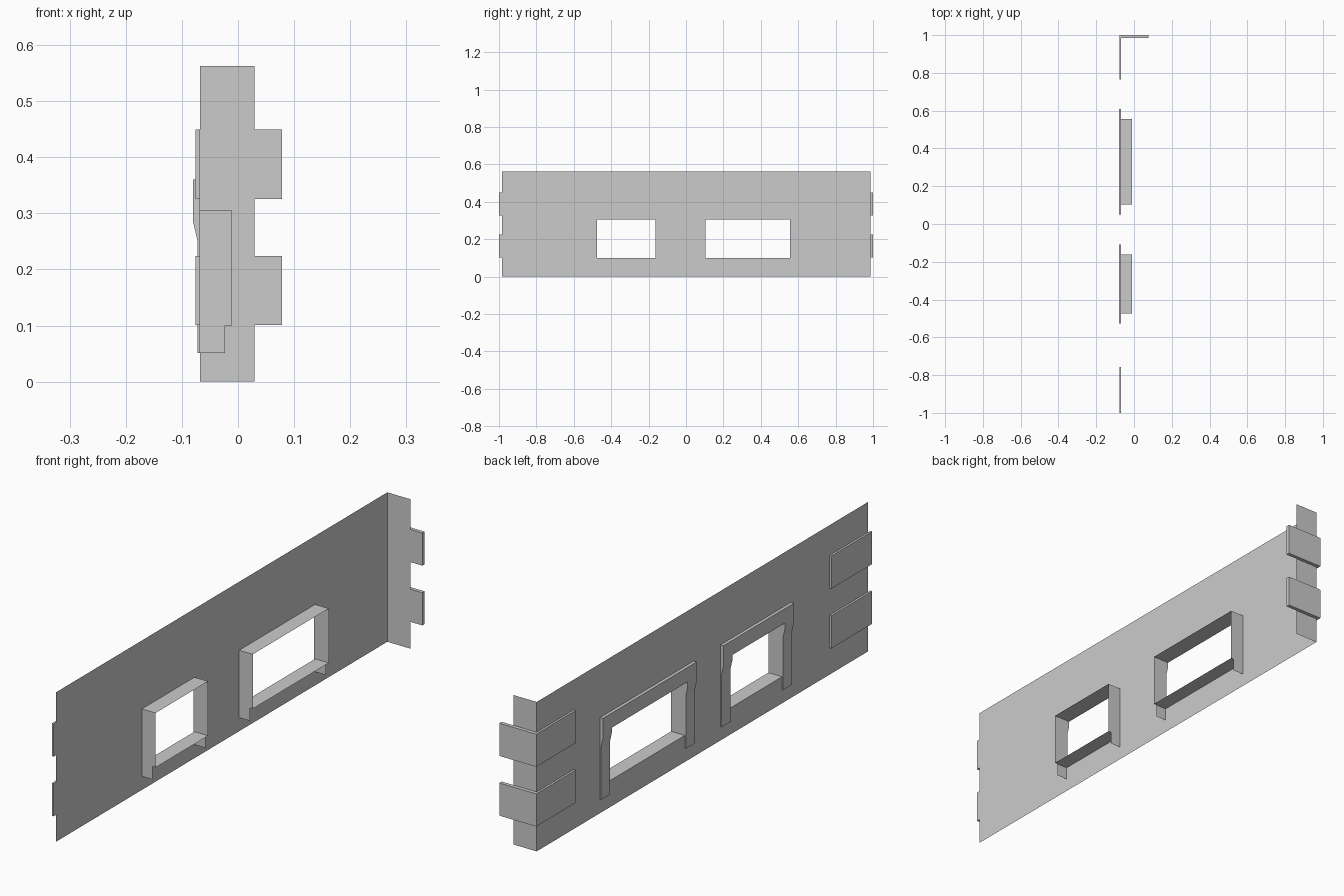
import bpy
import bmesh

if "Cube" in bpy.data.objects:
    bpy.data.objects.remove(bpy.data.objects["Cube"], do_unlink=True)

grey = bpy.data.materials.new("plain_grey")
grey.use_nodes = True
GREY = (0.6, 0.6, 0.6, 1)
grey.diffuse_color = GREY
grey.node_tree.nodes["Principled BSDF"].inputs["Base Color"].default_value = GREY

WALL_X, FLANGE_X, SLEEVE_X, LEG_X = -0.068, 0.029, -0.011, -0.023
TAB_X, TAB_END_X = -0.076, 0.078
FRONT_Y, BACK_Y, HEIGHT = -0.985, 0.986, 0.563
SILL_Z, HEAD_Z, LEG_Z, TRIM_Z = 0.1, 0.305, 0.051, 0.36
TRIM_W = 0.053
WINDOWS = {"small": (-0.475, -0.162), "large": (0.104, 0.556)}
# Trim face depth at each height: slim legs swelling to a thicker head
TRIM_PROFILE = [(LEG_Z, -0.072), (0.25, -0.072), (0.285, -0.08), (HEAD_Z, -0.08)]
TRIM_X = -0.08


def make(name, faces):
    """Build a flat-faced object from lists of corner points."""
    bm = bmesh.new()
    for pts in faces:
        bm.faces.new([bm.verts.new(p) for p in pts])
    bmesh.ops.remove_doubles(bm, verts=bm.verts, dist=0.0001)
    bmesh.ops.recalc_face_normals(bm, faces=bm.faces)
    mesh = bpy.data.meshes.new(name)
    bm.to_mesh(mesh)
    bm.free()
    mesh.materials.append(grey)
    obj = bpy.data.objects.new(name, mesh)
    bpy.context.collection.objects.link(obj)
    return obj


def x_quad(x, y0, y1, z0, z1):
    return [(x, y0, z0), (x, y1, z0), (x, y1, z1), (x, y0, z1)]


def y_quad(y, x0, x1, z0, z1):
    return [(x0, y, z0), (x1, y, z0), (x1, y, z1), (x0, y, z1)]


def z_quad(z, x0, x1, y0, y1):
    return [(x0, y0, z), (x1, y0, z), (x1, y1, z), (x0, y1, z)]


def extrude_outline(name, outline, z0, z1):
    """Solid from a closed plan outline."""
    faces = [[(x, y, z) for x, y in outline] for z in (z0, z1)]
    for (xa, ya), (xb, yb) in zip(outline, outline[1:] + outline[:1]):
        faces.append([(xa, ya, z0), (xb, yb, z0), (xb, yb, z1), (xa, ya, z1)])
    return make(name, faces)


# Wall sheet with two openings, and the folded return at the back
ys = [FRONT_Y] + [y for span in WINDOWS.values() for y in span] + [BACK_Y]
zs = [0, SILL_Z, HEAD_Z, HEIGHT]
wall = [x_quad(WALL_X, ys[i], ys[i + 1], zs[j], zs[j + 1])
        for i in range(5) for j in range(3) if not (i % 2 and j == 1)]
make("wall_panel", wall)
make("back_return", [y_quad(BACK_Y, WALL_X, FLANGE_X, 0, HEIGHT)])

for label, (y0, y1) in WINDOWS.items():
    # Window lining: head, sill and jambs with short legs below the sill
    lining = [z_quad(HEAD_Z, TRIM_X, SLEEVE_X, y0, y1),
              z_quad(SILL_Z, WALL_X, SLEEVE_X, y0, y1)]
    for y in (y0, y1):
        lining += [y_quad(y, WALL_X, SLEEVE_X, SILL_Z, HEAD_Z),
                   y_quad(y, WALL_X, LEG_X, LEG_Z, SILL_Z)]
    make(label + "_window_lining", lining)

    # Raised trim around the outside of the opening
    o0, o1 = y0 - TRIM_W, y1 + TRIM_W
    trim = [z_quad(TRIM_Z, TRIM_X, WALL_X, o0, o1),
            x_quad(TRIM_X, o0, o1, HEAD_Z, TRIM_Z)]
    for inner, outer in ((y0, o0), (y1, o1)):
        trim += [y_quad(outer, TRIM_X, WALL_X, HEAD_Z, TRIM_Z),
                 z_quad(LEG_Z, TRIM_PROFILE[0][1], WALL_X, inner, outer)]
        for (za, xa), (zb, xb) in zip(TRIM_PROFILE, TRIM_PROFILE[1:]):
            trim.append([(xa, inner, za), (xa, outer, za),
                         (xb, outer, zb), (xb, inner, zb)])
            for y in (inner, outer):
                trim.append([(xa, y, za), (WALL_X, y, za),
                             (WALL_X, y, zb), (xb, y, zb)])
    make(label + "_window_trim", trim)

# Corner blocks: flat plates at the front end, wrapped plates at the back
for level, z0, z1 in (("lower", 0.101, 0.224), ("upper", 0.326, 0.449)):
    extrude_outline(level + "_front_corner_block",
                    [(TAB_X, -1), (WALL_X, -1), (WALL_X, -0.757), (TAB_X, -0.757)],
                    z0, z1)
    extrude_outline(level + "_back_corner_block",
                    [(TAB_X, 0.765), (TAB_X, 1), (TAB_END_X, 1), (TAB_END_X, BACK_Y),
                     (WALL_X, BACK_Y), (WALL_X, 0.765)], z0, z1)
